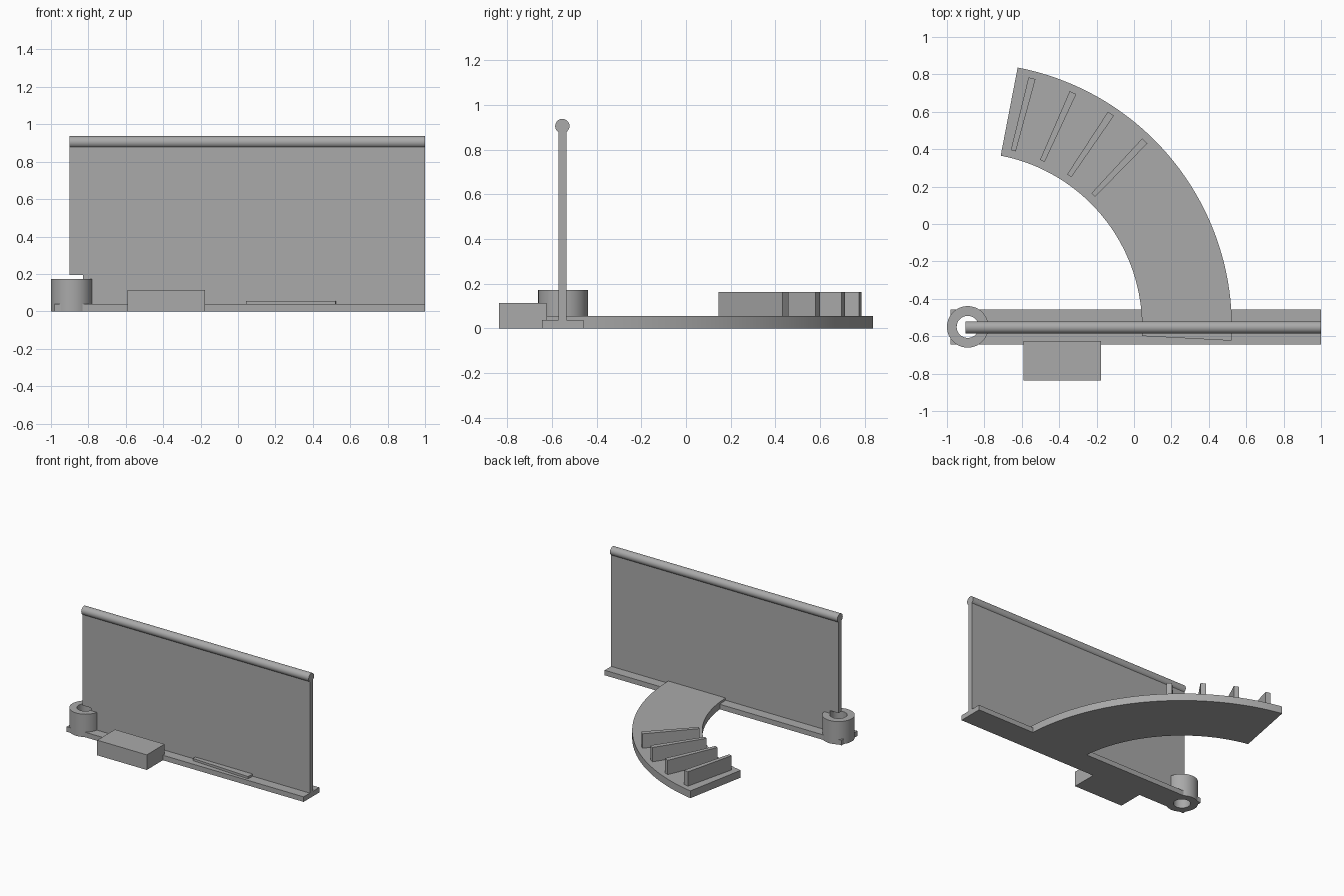
import bpy
import bmesh
from math import radians, pi
from mathutils import Matrix, Vector

if "Cube" in bpy.data.objects:
    bpy.data.objects.remove(bpy.data.objects["Cube"], do_unlink=True)

GREY = (0.4, 0.4, 0.4, 1.0)
grey = bpy.data.materials.new("plain grey")
grey.use_nodes = True
grey.diffuse_color = GREY
grey.node_tree.nodes["Principled BSDF"].inputs["Base Color"].default_value = GREY

PIVOT = Vector((-0.889, -0.55, 0))  # shared centre of the collar and curved ramp


def finish(bm, name, smooth=False):
    bmesh.ops.recalc_face_normals(bm, faces=bm.faces)
    mesh = bpy.data.meshes.new(name)
    bm.to_mesh(mesh)
    bm.free()
    mesh.materials.append(grey)
    obj = bpy.data.objects.new(name, mesh)
    bpy.context.collection.objects.link(obj)
    if smooth:
        bpy.ops.object.select_all(action="DESELECT")
        obj.select_set(True)
        bpy.context.view_layer.objects.active = obj
        bpy.ops.object.shade_smooth_by_angle(angle=radians(30))
    return obj


def box(name, x, y, z):
    bm = bmesh.new()
    size = Matrix.Diagonal((x[1] - x[0], y[1] - y[0], z[1] - z[0], 1))
    mid = Matrix.Translation((sum(x) / 2, sum(y) / 2, sum(z) / 2))
    bmesh.ops.create_cube(bm, size=1, matrix=mid @ size)
    return finish(bm, name)


def cylinder(name, radius, length, matrix):
    bm = bmesh.new()
    bmesh.ops.create_cone(bm, cap_ends=True, segments=48, radius1=radius,
                          radius2=radius, depth=length, matrix=matrix)
    return finish(bm, name, True)


def swept(name, r, z, start, end, steps):
    """Sweep a rectangular section around the pivot, angles in degrees."""
    bm = bmesh.new()
    corners = [(r[0], z[0]), (r[1], z[0]), (r[1], z[1]), (r[0], z[1])]
    turn = Matrix.Rotation(radians(start), 3, "Z")
    section = bm.faces.new([bm.verts.new(PIVOT + turn @ Vector((a, 0, b)))
                            for a, b in corners])
    full = end - start == 360
    geom = list(section.edges) if full else [section]
    if full:
        bmesh.ops.delete(bm, geom=[section], context="FACES_ONLY")
        geom = bm.verts[:] + bm.edges[:]
    bmesh.ops.spin(bm, geom=geom, cent=PIVOT, axis=(0, 0, 1),
                   angle=radians(end - start), steps=steps)
    bmesh.ops.remove_doubles(bm, verts=bm.verts, dist=0.0001)
    return finish(bm, name, True)


# Long foot with a round hole under the collar
base = box("base", (-0.98, 1), (-0.645, -0.458), (0, 0.038))
cutter = cylinder("hole_cutter", 0.059, 1, Matrix.Translation(PIVOT))
cut = base.modifiers.new("hole", "BOOLEAN")
cut.operation = "DIFFERENCE"
cut.solver = "EXACT"
cut.object = cutter
bpy.ops.object.select_all(action="DESELECT")
base.select_set(True)
bpy.context.view_layer.objects.active = base
bpy.ops.object.modifier_apply(modifier="hole")
bpy.data.objects.remove(cutter, do_unlink=True)

# Upright panel, notched above the collar
bm = bmesh.new()
outline = [(-0.83, 0.01), (1, 0.01), (1, 0.905), (-0.9, 0.905), (-0.9, 0.193), (-0.83, 0.193)]
panel = bm.faces.new([bm.verts.new((x, -0.571, z)) for x, z in outline])
side = bmesh.ops.extrude_face_region(bm, geom=[panel])
bmesh.ops.translate(bm, vec=(0, 0.036, 0),
                    verts=[v for v in side["geom"] if isinstance(v, bmesh.types.BMVert)])
finish(bm, "panel")

# Round rail along the top of the panel
cylinder("top_rail", 0.032, 1.9,
         Matrix.Translation((0.05, -0.553, 0.905)) @ Matrix.Rotation(pi / 2, 4, "Y"))

# Open collar, front block and curved ramp
swept("collar", (0.059, 0.111), (0, 0.172), 0, 360, 64)
box("front_block", (-0.59, -0.176), (-0.837, -0.625), (0, 0.114))
swept("curved_ramp", (0.932, 1.412), (0, 0.055), -3, 79.1, 64)

# Four radial fins standing on the ramp
for i in range(4):
    middle = 75.5 - 9.7 * i
    swept(f"fin_{i + 1}", (0.973, 1.373), (0.05, 0.163), middle - 0.8, middle + 0.8, 2)
